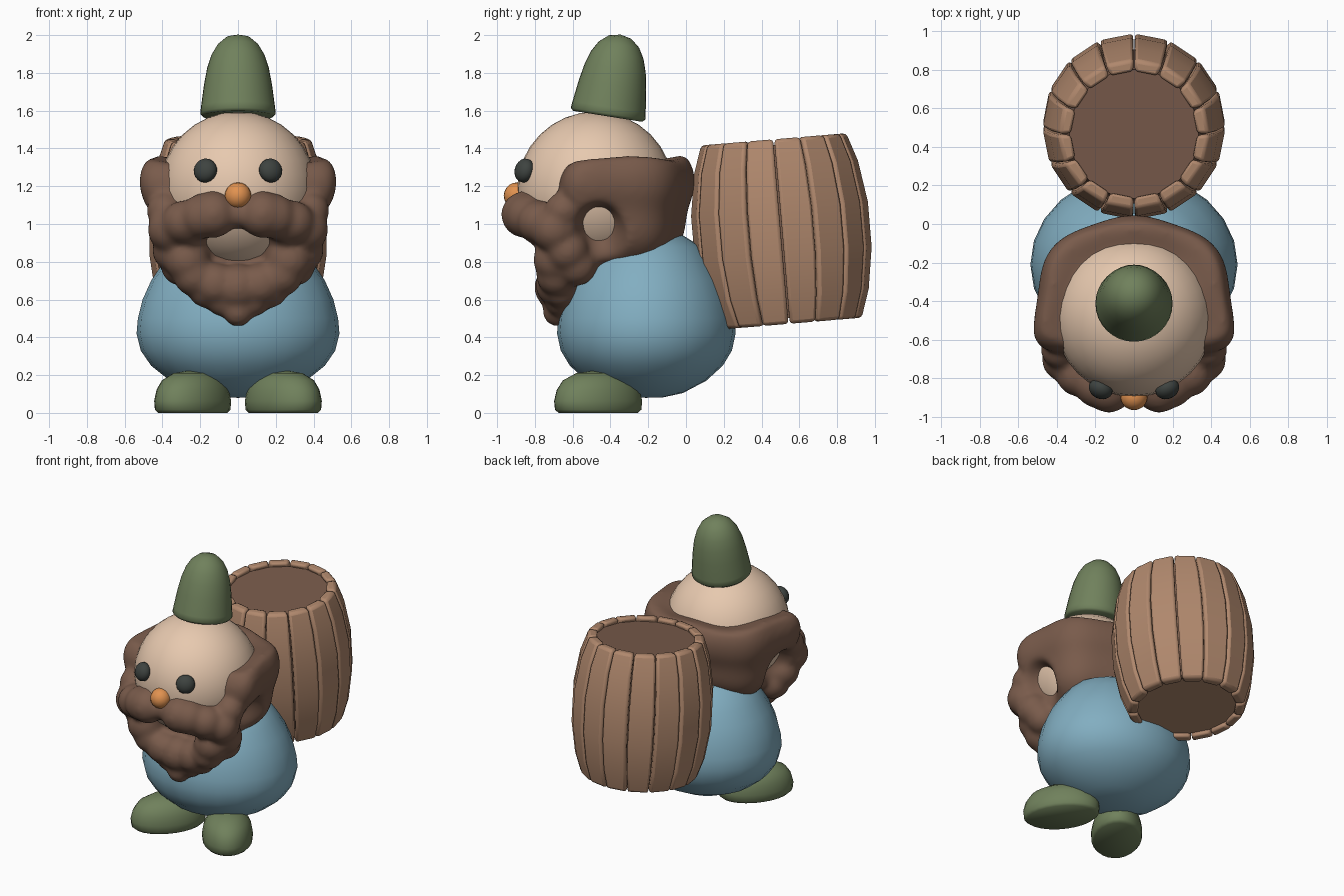
import bpy, bmesh, math
from mathutils import Vector, Matrix

if "Cube" in bpy.data.objects:
    bpy.data.objects.remove(bpy.data.objects["Cube"])


def material(name, r, g, b):
    m = bpy.data.materials.new(name)
    lin = [((c / 255 + 0.055) / 1.055) ** 2.4 for c in (r, g, b)]
    m.diffuse_color = (*lin, 1)
    m.use_nodes = True
    m.node_tree.nodes["Principled BSDF"].inputs["Base Color"].default_value = m.diffuse_color
    return m


SKIN = material("skin", 231, 201, 175)
BLUE = material("blue cloth", 130, 174, 193)
GREEN = material("green felt", 112, 129, 92)
BEARD = material("brown hair", 121, 91, 75)
WOOD = material("stave wood", 176, 136, 109)
LID = material("lid wood", 121, 91, 75)
ORANGE = material("orange", 225, 146, 80)
DARK = material("dark eye", 62, 67, 64)


def finish(name, bm, mat, loc=(0, 0, 0), rot=(0, 0, 0), scale=(1, 1, 1), angle=60):
    bmesh.ops.recalc_face_normals(bm, faces=bm.faces)
    me = bpy.data.meshes.new(name)
    bm.to_mesh(me)
    bm.free()
    ob = bpy.data.objects.new(name, me)
    bpy.context.collection.objects.link(ob)
    me.materials.append(mat)
    ob.location, ob.rotation_euler, ob.scale = loc, rot, scale
    bpy.ops.object.select_all(action='DESELECT')
    ob.select_set(True)
    bpy.context.view_layer.objects.active = ob
    bpy.ops.object.shade_smooth_by_angle(angle=math.radians(angle))
    return ob


def lathe(name, profile, segs, mat, **kw):
    """Revolve (radius, height) points; first and last lie on the axis."""
    bm = bmesh.new()
    rings = []
    for r, z in profile:
        if r == 0:
            rings.append([bm.verts.new((0, 0, z))] * segs)
        else:
            rings.append([bm.verts.new((r * math.cos(2 * math.pi * i / segs),
                                        r * math.sin(2 * math.pi * i / segs), z))
                          for i in range(segs)])
    for a, b in zip(rings, rings[1:]):
        for i in range(segs):
            j = (i + 1) % segs
            bm.faces.new(list(dict.fromkeys((a[i], a[j], b[j], b[i]))))
    return finish(name, bm, mat, **kw)


def ball(name, loc, scale, mat, rot=(0, 0, 0), segs=32):
    bm = bmesh.new()
    bmesh.ops.create_uvsphere(bm, u_segments=segs, v_segments=segs // 2, radius=1)
    return finish(name, bm, mat, loc=loc, rot=rot, scale=scale)


# Head, eyes and nose
HEAD = Vector((0, -0.48, 1.18))
R = 0.415
ball("head", HEAD, (R, R, R), SKIN)
ball("nose", (0, -0.895, 1.15), (0.07, 0.07, 0.07), ORANGE, segs=20)
for side, s in (("left", -1), ("right", 1)):
    ball(side + "_eye", (s * 0.173, -0.855, 1.283), (0.064, 0.05, 0.064), DARK,
         rot=(math.radians(-15), 0, s * math.radians(25)), segs=20)

# Hat
lathe("hat", [(0, 0), (0.185, 0), (0.2, 0.015), (0.196, 0.05), (0.18, 0.17), (0.163, 0.26),
              (0.14, 0.33), (0.108, 0.385), (0.06, 0.425), (0, 0.438)], 32, GREEN,
      loc=(0, -0.415, 1.57), rot=(math.radians(-9), 0, 0))

# Body
lathe("body", [(0, 0.08), (0.1, 0.082), (0.22, 0.105), (0.36, 0.17), (0.46, 0.25), (0.515, 0.33),
               (0.537, 0.42), (0.53, 0.5), (0.505, 0.6), (0.46, 0.7), (0.4, 0.79), (0.33, 0.88),
               (0.22, 0.94), (0, 0.98)], 24, BLUE, loc=(0, -0.21, 0), scale=(1, 0.88, 1))

# Feet, toes turned outward
for side, s in (("left", -1), ("right", 1)):
    lathe(side + "_foot", [(0, 0), (0.9, 0), (0.98, 0.08), (1, 0.3), (0.94, 0.58), (0.8, 0.82),
                           (0.5, 1), (0, 1.08)], 24, GREEN,
          loc=(s * 0.24, -0.465, 0), rot=(0, 0, s * math.radians(35)), scale=(0.17, 0.26, 0.21))


# Beard: a shell around the head with openings, plus blobs, fused together
def smoothstep(x):
    x = max(0, min(1, x))
    return x * x * (3 - 2 * x)


def shell_point(d):
    p = HEAD + d * 0.46
    x, y, z = abs(p.x), p.y, p.z
    phi = math.atan2(p.x, y - HEAD.y)
    f = 1.37 + 0.012 * math.cos(5 * phi) - z
    if y < -0.5:                                   # face and mouth openings
        f = min(f, max(x - 0.385, 1.07 - z))
        f = min(f, 0.12 * (math.hypot(x / 0.16, (z - 0.88) / 0.1) - 1))
    if x > 0.2:                                    # ear openings
        f = min(f, math.hypot(y + 0.46, (z - 0.98) * 0.95) - 0.075)
    lumps = 0.01 * math.cos(7 * phi) + 0.013 * math.cos((z - 1.22) * 22)
    if y > HEAD.y:                                 # fuller behind the ears
        lumps += 0.03 * math.sin(2 * phi) ** 2
    t = smoothstep(f / 0.065)
    lift = 0.025 * t * smoothstep((z - 1.15) / 0.1)
    return HEAD + d * (R - 0.04 + (0.13 + lumps) * t) + Vector((0, 0, lift))


bm = bmesh.new()
bmesh.ops.create_uvsphere(bm, u_segments=96, v_segments=64, radius=1)
for v in bm.verts:
    v.co = shell_point(v.co.normalized())
BLOBS = [  # x, y, z, radius
    (0, -0.85, 1.06, 0.085), (0.13, -0.855, 1.05, 0.125), (0.19, -0.835, 1.04, 0.12),
    (0.29, -0.78, 1.01, 0.115), (0.36, -0.7, 0.97, 0.12), (0.34, -0.63, 0.86, 0.115),
    (0.27, -0.69, 0.81, 0.12), (0.23, -0.68, 0.73, 0.115), (0.12, -0.685, 0.68, 0.115),
    (0, -0.68, 0.665, 0.125), (0.17, -0.66, 0.65, 0.095), (0.085, -0.665, 0.595, 0.085),
    (0, -0.665, 0.57, 0.09), (0, -0.68, 0.535, 0.08), (0.385, -0.65, 1.07, 0.1),
    (0.425, -0.55, 1.22, 0.1), (0.3, -0.58, 0.78, 0.11)]
for x, y, z, r in BLOBS:
    for s in ((1, -1) if x else (1,)):
        bmesh.ops.create_icosphere(bm, subdivisions=3, radius=r,
                                   matrix=Matrix.Translation((s * x, y, z)))
beard = finish("beard", bm, BEARD)
rem = beard.modifiers.new("fuse", 'REMESH')
rem.mode, rem.voxel_size, rem.use_smooth_shade = 'VOXEL', 0.016, True
smo = beard.modifiers.new("soften", 'SMOOTH')
smo.factor, smo.iterations = 0.5, 14

# Barrel staves
BARREL = dict(loc=(0, 0.505, 0.96), rot=(math.radians(4.8), 0, 0))
N = 16
LEVELS = [(-0.49, 0.389), (-0.34, 0.439), (-0.12, 0.473), (0.12, 0.473), (0.34, 0.439), (0.49, 0.389)]
bm = bmesh.new()
for k in range(N):
    mid = 2 * math.pi * (k + 0.5) / N
    half = math.pi / N - 0.009
    rows = []
    for z, r in LEVELS:
        rows.append([bm.verts.new((q * math.cos(a), q * math.sin(a), z))
                     for q, a in ((r, mid - half), (r, mid + half),
                                  (r - 0.066, mid + half), (r - 0.066, mid - half))])
    for a, b in zip(rows, rows[1:]):
        for i in range(4):
            j = (i + 1) % 4
            bm.faces.new((a[i], a[j], b[j], b[i]))
    bm.faces.new(rows[0])
    bm.faces.new(rows[-1])
staves = finish("barrel_staves", bm, WOOD, angle=35, **BARREL)
bev = staves.modifiers.new("rounded edges", 'BEVEL')
bev.width, bev.segments, bev.angle_limit = 0.018, 2, math.radians(40)

# Barrel lids, recessed inside the staves; the underside is plain stave wood
lids = lathe("barrel_lids", [(0, -0.46), (0.335, -0.46), (0.4, 0), (0.335, 0.46), (0, 0.46)], 32, LID,
             angle=30, **BARREL)
lids.data.materials.append(WOOD)
for p in lids.data.polygons:
    p.material_index = int(p.normal.z < -0.9)
